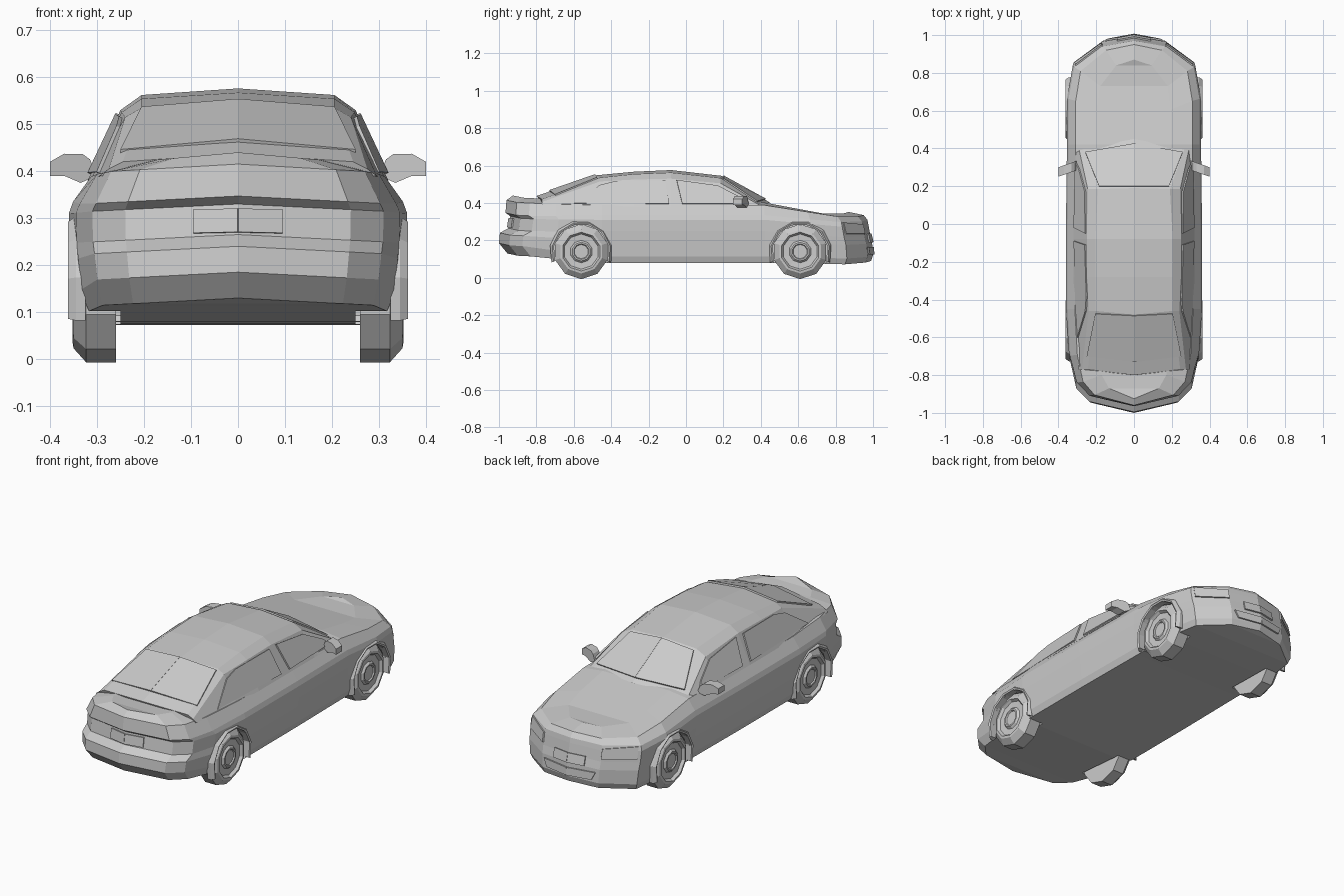
import bpy, bmesh, math
from mathutils import Vector
from mathutils.bvhtree import BVHTree

if "Cube" in bpy.data.objects:
    bpy.data.objects.remove(bpy.data.objects["Cube"])


def make(name, verts, faces):
    me = bpy.data.meshes.new(name)
    me.from_pydata([tuple(v) for v in verts], [], faces)
    bm = bmesh.new()
    bm.from_mesh(me)
    bmesh.ops.remove_doubles(bm, verts=bm.verts, dist=1e-5)
    bmesh.ops.recalc_face_normals(bm, faces=bm.faces)
    bm.to_mesh(me)
    bm.free()
    ob = bpy.data.objects.new(name, me)
    bpy.context.collection.objects.link(ob)
    return ob


def bridge(rings):
    n = len(rings[0])
    verts = [v for r in rings for v in r]
    faces = [(k * n + i, k * n + (i + 1) % n, (k + 1) * n + (i + 1) % n, (k + 1) * n + i)
             for k in range(len(rings) - 1) for i in range(n)]
    return verts, faces


def interp(y, ys, vs):
    if y <= ys[0]:
        return vs[0]
    for a, b, p, q in zip(ys, ys[1:], vs, vs[1:]):
        if y <= b:
            return p + (q - p) * (y - a) / (b - a)
    return vs[-1]


# Lower body: plan outline stacked in levels
plan = [(0, -1.0), (.24, -.945), (.31, -.875), (.345, -.72), (.36, -.45), (.36, 0),
        (.355, .42), (.355, .68), (.325, .86), (.17, .97), (0, 1.0)]
# z at tail, rear seat, windscreen, nose; width; tail shift; nose shift
levels = [(.13, .08, .08, .09, .93, .045, -.01),
          (.185, .115, .115, .12, .965, 0, 0),
          (.24, .20, .20, .19, .985, .005, -.005),
          (.265, .25, .25, .23, .995, .05, -.015),
          (.33, .31, .31, .285, 1.0, .06, -.025),
          (.347, .335, .335, .31, .975, .035, -.03),
          (.415, .388, .388, .335, .87, .04, -.05),
          (.44, .425, .402, .352, .55, .075, -.13)]
rings = []
for zr, zb, zw, zf, w, dr, df in levels:
    half = []
    for x, y in plan:
        e = min(1, max(0, (abs(y) - .45) / .4))
        z = interp(y, (-.87, -.45, .42, .95), (zr, zb, zw, zf)) - .05 * x * e
        half.append(Vector((x * w, y + e * (dr if y < 0 else df), z)))
    rings.append(half + [Vector((-v.x, v.y, v.z)) for v in half[-2:0:-1]])
bv, bf = bridge(rings)
N = len(rings[0])
for base in (0, len(bv) - N):
    bf += [tuple(dict.fromkeys((base + i, base + i + 1, base + N - i - 1, base + (N - i) % N)))
           for i in range(N // 2)]
body = make("body", bv, bf)

# Cabin: cross-sections along the car (y, bow, then x/z of belt, rail, roof edge, and crown z)
sections = [(-.77, -.03, .295, .39, .275, .405, .245, .42, .437),
            (-.46, -.02, .315, .38, .24, .515, .205, .535, .548),
            (-.28, 0, .32, .38, .248, .525, .205, .554, .567),
            (-.08, 0, .32, .38, .25, .53, .205, .562, .576),
            (.185, .005, .32, .38, .245, .505, .19, .533, .545),
            (.40, .05, .315, .375, .292, .385, .268, .39, .402)]
rings = []
for y, bow, ax, az, bx, bz, cx, cz, dz in sections:
    half = [(ax, y, az), (bx, y, bz), (cx, y, cz)]
    ring = half + [(0, y + bow, dz)] + [(-a, b, c) for a, b, c in half[::-1]]
    rings.append([Vector(v) for v in ring])
cv, cf = bridge(rings)
M = len(rings[0])
cf += [tuple(range(M)), tuple(range(len(cv) - M, len(cv)))]
make("cabin", cv, cf)

# Thin panels projected on the skin, one each side
skin = BVHTree.FromPolygons(bv + cv, bf + [tuple(i + len(bv) for i in f) for f in cf])


def panel(name, pts, axis, sign=1, lift=.004):
    d = Vector((0, 0, 0))
    d[axis] = -sign
    hits = []
    for a, b in pts:
        o = Vector([(0, a, b), (a, 0, b), (a, b, 0)][axis])
        o[axis] = 2 * sign
        loc = skin.ray_cast(o, d)[0]
        if loc:
            hits.append(loc - d * lift)
    for s, label in ((1, "right"), (-1, "left")):
        ob = make(name + "_" + label, [(v.x * s, v.y, v.z) for v in hits], [tuple(range(len(hits)))])
        m = ob.modifiers.new("thickness", "SOLIDIFY")
        m.thickness = .008
        m.offset = 0


panel("rear_side_window", [(-.60, .397), (-.46, .495), (-.38, .515), (-.11, .52), (-.09, .395)], 0)
panel("front_side_window", [(-.05, .522), (.17, .492), (.29, .43), (.33, .396), (-.02, .395)], 0)
panel("windscreen", [(0, .425), (0, .2), (.185, .2), (.258, .38)], 2)
panel("rear_window", [(0, -.73), (0, -.485), (.205, -.475), (.25, -.70)], 2)
panel("rear_plate", [(0, .27), (.095, .268), (.095, .318), (0, .32)], 1, -1)
panel("front_plate", [(0, .19), (.09, .188), (.09, .235), (0, .237)], 1)
panel("headlight", [(.17, .235), (.17, .285), (.31, .295), (.312, .235)], 1)
panel("lower_intake", [(0, .125), (.13, .125), (.15, .165), (0, .165)], 1)


# Turned parts around the axle
def lathe(name, profile, y, side, a0=0, a1=360, steps=10, closed=False):
    full = a1 - a0 == 360
    rings = []
    for k in range(steps + 1):
        a = math.radians(a0 + (a1 - a0) * k / steps + (18 if full else 0))
        rings.append([(side * x, y + r * math.cos(a), .14 + r * math.sin(a)) for x, r in profile])
    v, f = bridge(rings)
    n = len(profile)
    if not closed:
        f = [q for i, q in enumerate(f) if i % n != n - 1]
    if not full:
        f += [tuple(range(n)), tuple(range(len(v) - n, len(v)))]
    return make(name, v, f)


tyre = [(.26, 0), (.26, .147), (.323, .147), (.35, .117), (.352, .104), (.338, .094),
        (.336, .06), (.346, .05), (.346, .042), (.34, .038), (.34, 0)]
lip = [(.325, .149), (.358, .149), (.362, .158), (.345, .17), (.325, .17)]
well = [(.25, 0), (.25, .153), (.5, .153), (.5, 0)]
for y, end in ((-.56, "rear"), (.61, "front")):
    for side, label in ((1, "right"), (-1, "left")):
        lathe(f"{end}_wheel_{label}", tyre, y, side)
        lathe(f"{end}_arch_{label}", lip, y, side, -20, 200, 7, True)
        cutter = lathe(f"{end}_well_cutter_{label}", well, y, side)
        cutter.hide_render = True
        cutter.hide_set(True)
        cut = body.modifiers.new("wheel well", "BOOLEAN")
        cut.object = cutter
        cut.operation = "DIFFERENCE"
        cut.solver = "EXACT"

# Door mirrors
outline = [(.30, .39), (.315, .425), (.33, .436), (.37, .437), (.40, .42), (.40, .39), (.37, .39), (.335, .375)]
for s, label in ((1, "right"), (-1, "left")):
    rings = [[(s * x, .30 + t - .35 * (x - .33), z) for x, z in outline] for t in (-.025, .025)]
    v, f = bridge(rings)
    n = len(outline)
    make("mirror_" + label, v, f + [tuple(range(n)), tuple(range(n, 2 * n))])
